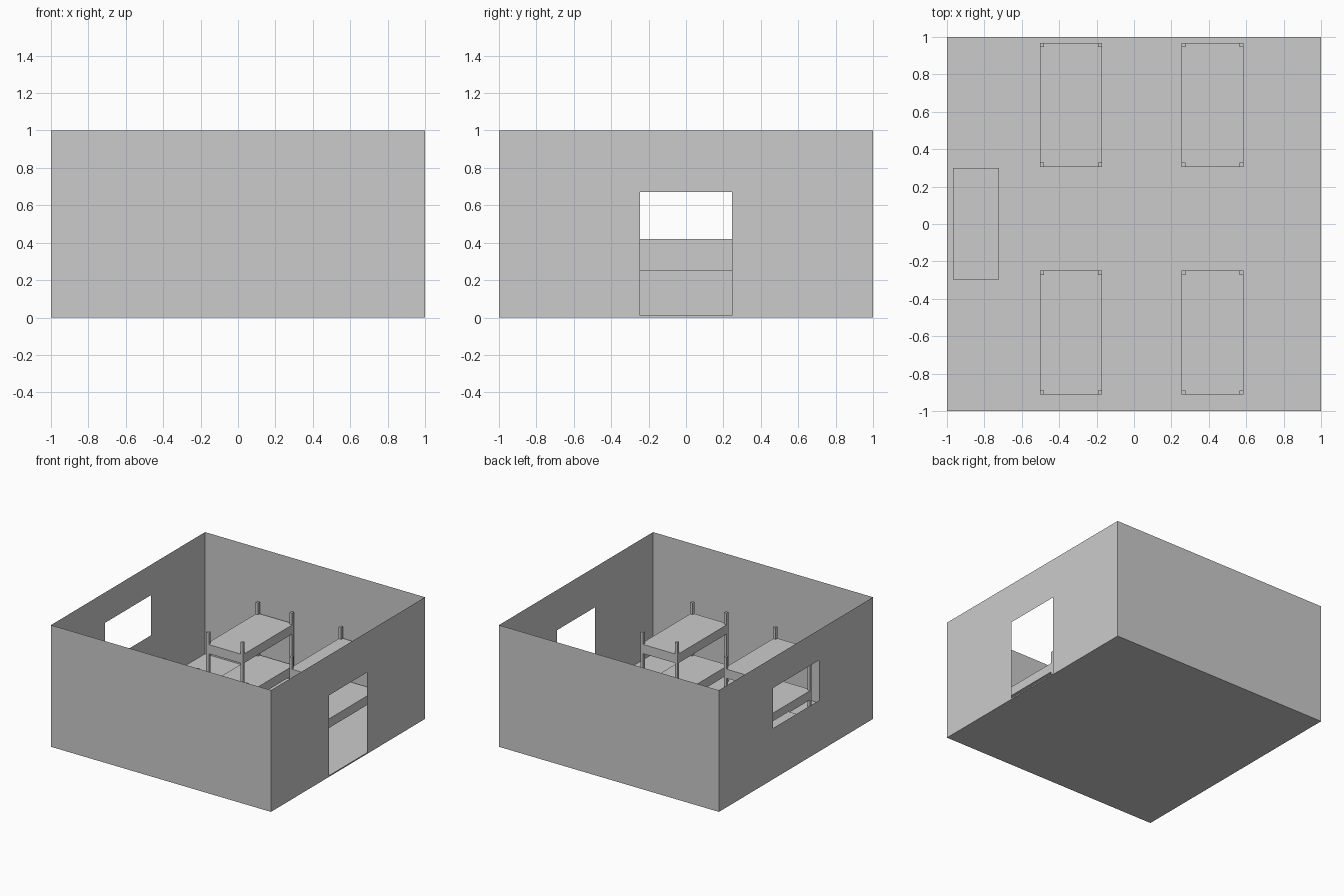
import bpy
import bmesh

if "Cube" in bpy.data.objects:
    bpy.data.objects.remove(bpy.data.objects["Cube"])


def make_object(name, bm):
    mesh = bpy.data.meshes.new(name)
    bm.to_mesh(mesh)
    bm.free()
    obj = bpy.data.objects.new(name, mesh)
    bpy.context.collection.objects.link(obj)
    return obj


def box(name, lo, hi):
    bm = bmesh.new()
    bmesh.ops.create_cube(bm, size=1)
    for v in bm.verts:
        v.co = [l + (c + 0.5) * (h - l) for c, l, h in zip(v.co, lo, hi)]
    return make_object(name, bm)


def sheet(name, point, us, vs, hole=False, flip=False):
    """Thin sheet of quads; the middle cell is left out when hole is set."""
    bm = bmesh.new()
    grid = [[bm.verts.new(point(u, v)) for v in vs] for u in us]
    for i in range(len(us) - 1):
        for j in range(len(vs) - 1):
            if hole and i == 1 and j == 1:
                continue
            quad = [grid[i][j], grid[i + 1][j], grid[i + 1][j + 1], grid[i][j + 1]]
            bm.faces.new(quad[::-1] if flip else quad)
    return make_object(name, bm)


# Room shell: paper-thin floor and walls, open top
sheet("floor", lambda u, v: (u, v, 0), [-1, 1], [-1, 1], flip=True)
sheet("front_wall", lambda u, v: (u, -1, v), [-1, 1], [0, 1])
sheet("back_wall", lambda u, v: (u, 1, v), [-1, 1], [0, 1], flip=True)
sheet("door_wall", lambda u, v: (1, u, v),
      [-1, -0.245, 0.245, 1], [0, 0.01, 0.67, 1], hole=True)
sheet("window_wall", lambda u, v: (-1, u, v),
      [-1, -0.3, 0.3, 1], [0, 0.42, 0.75, 1], hole=True, flip=True)

# Low bench under the window
box("window_bench", (-0.968, -0.297, 0.005), (-0.722, 0.299, 0.255))

# Four bunk beds: two decks and four corner posts each
W, L, P = 0.333, 0.663, 0.023
for x in (-0.503, 0.253):
    for y in (-0.912, 0.306):
        tag = ("left" if x < 0 else "right") + ("_front" if y < 0 else "_back")
        for level, z in (("lower", 0.065), ("upper", 0.405)):
            box(f"{tag}_{level}_bunk", (x, y, z), (x + W, y + L, z + 0.075))
        for px in (x, x + W - P):
            for py in (y, y + L - P):
                box(f"{tag}_bed_post", (px, py, 0.005), (px + P, py + P, 0.577))
